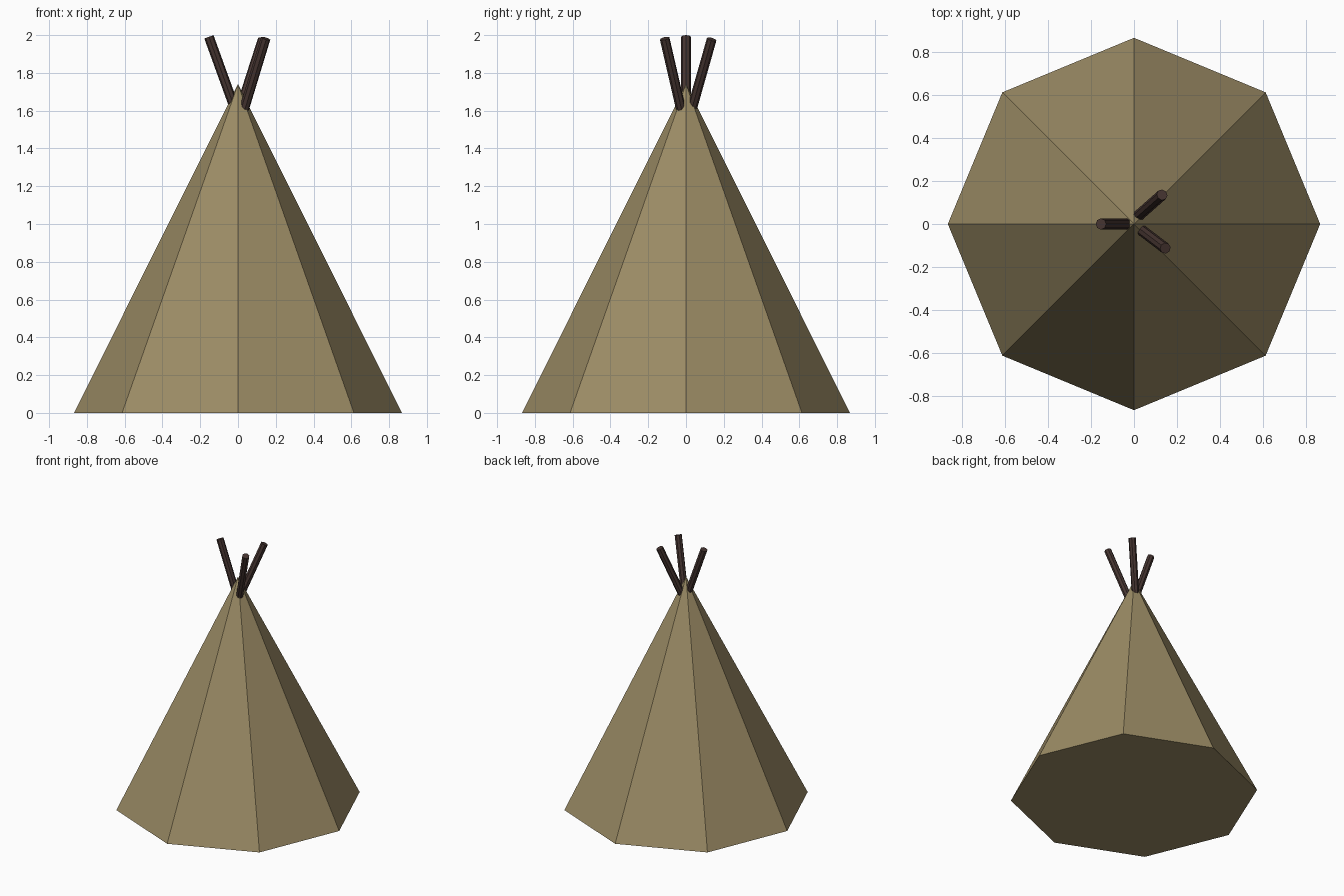
import bpy
from mathutils import Vector

if "Cube" in bpy.data.objects:
    bpy.data.objects.remove(bpy.data.objects["Cube"])


def material(name, color):
    m = bpy.data.materials.new(name)
    m.diffuse_color = color
    m.use_nodes = True
    m.node_tree.nodes["Principled BSDF"].inputs["Base Color"].default_value = m.diffuse_color
    return m


cloth = material("cloth", (0.33, 0.26, 0.13, 1))
wood = material("wood", (0.06, 0.035, 0.03, 1))

# Eight-sided cloth cover with a closed base, corners on the axes
bpy.ops.mesh.primitive_cone_add(vertices=8, radius1=0.868, radius2=0, depth=1.74,
                                location=(0, 0, 0.87))
cover = bpy.context.object
cover.name = "tent_cover"
cover.data.materials.append(cloth)


def pole(name, low, top):
    low, top = Vector(low), Vector(top)
    axis = top - low
    # Carry the pole on a little inside the cover
    low -= axis * 0.15
    axis = top - low
    bpy.ops.mesh.primitive_cylinder_add(vertices=8, radius=0.026, depth=axis.length,
                                        location=(low + top) / 2)
    ob = bpy.context.object
    ob.name = name
    ob.rotation_mode = 'QUATERNION'
    ob.rotation_quaternion = axis.to_track_quat('Z', 'Y')
    ob.data.materials.append(wood)


# Three poles crossing at the peak
pole("pole_left", (-0.027, 0, 1.64), (-0.154, 0, 1.991))
pole("pole_front_right", (0.042, -0.034, 1.64), (0.146, -0.113, 1.982))
pole("pole_back_right", (0.022, 0.04, 1.64), (0.131, 0.136, 1.978))
